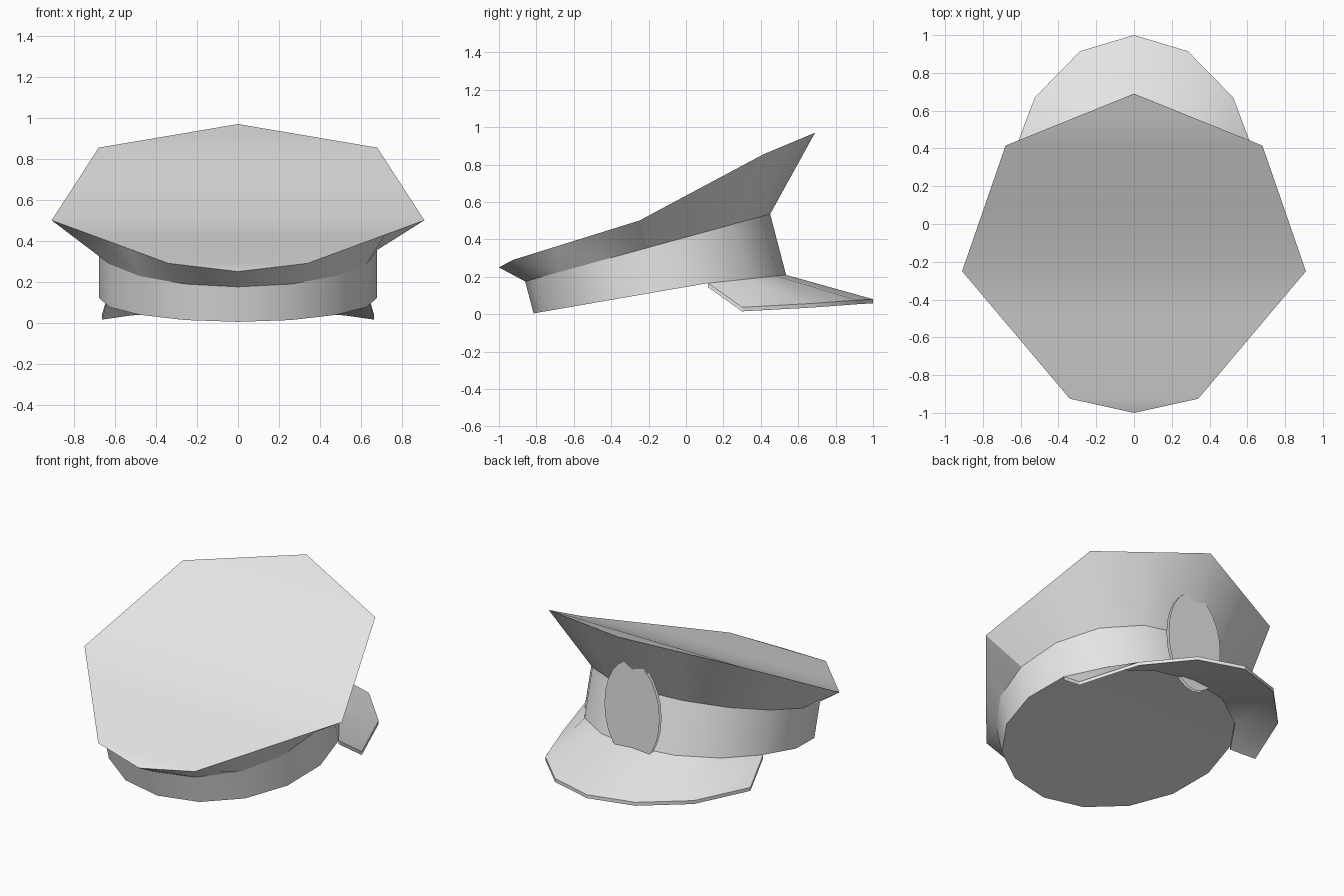
import bpy, bmesh, math
from mathutils import Vector

cube = bpy.data.objects.get("Cube")
if cube:
    bpy.data.objects.remove(cube, do_unlink=True)

grey = bpy.data.materials.new("plain_grey")
grey.use_nodes = True
shade = (0.8, 0.8, 0.8, 1)
grey.diffuse_color = shade
grey.node_tree.nodes["Principled BSDF"].inputs["Base Color"].default_value = shade

SIDES = 16


def build(name, verts, faces, smooth=True):
    """Make one object from points and faces, with outward normals."""
    bm = bmesh.new()
    points = [bm.verts.new(v) for v in verts]
    for face in faces:
        bm.faces.new([points[i] for i in face])
    bmesh.ops.recalc_face_normals(bm, faces=bm.faces)
    mesh = bpy.data.meshes.new(name)
    bm.to_mesh(mesh)
    bm.free()
    mesh.materials.append(grey)
    obj = bpy.data.objects.new(name, mesh)
    bpy.context.collection.objects.link(obj)
    if smooth:
        bpy.ops.object.select_all(action='DESELECT')
        obj.select_set(True)
        bpy.context.view_layer.objects.active = obj
        bpy.ops.object.shade_smooth_by_angle(angle=math.radians(30))
    return obj


def ring(center_y, radius_y, height):
    """Oval ring, starting at the peak side (+y) and turning towards +x."""
    points = []
    for i in range(SIDES):
        a = math.tau * i / SIDES
        y = center_y + radius_y * math.cos(a)
        points.append(Vector((0.68 * math.sin(a), y, height(y))))
    return points


def strip(start_a, start_b, count, closed=False):
    """Quads between two rows of points."""
    last = count if closed else count - 1
    return [(start_a + i, start_a + (i + 1) % count,
             start_b + (i + 1) % count, start_b + i) for i in range(last)]


def base_height(y):
    # the underside bends where the visor begins
    return 0.165 + (y - 0.11) * (0.174 if y < 0.11 else 0.105)


base = ring(-0.14, 0.675, base_height)
seam = ring(-0.205, 0.655, lambda y: 0.175 + 0.275 * (y + 0.86))

# Head band with its closed underside, folded across the hat
underside = [tuple(range(3, 14)), tuple(range(13, 16)) + tuple(range(4))]
build("head_band", base + seam, strip(0, SIDES, SIDES, True) + underside)

# Flared crown: each rim corner lines up with a point of the seam
corners = {0: (0, 0.69, 0.97), 2: (0.68, 0.415, 0.855), 4: (0.91, -0.25, 0.5),
           7: (0.34, -0.925, 0.29), 8: (0, -1, 0.25)}
keys = sorted(corners)
half = []
for a, b in zip(keys, keys[1:]):
    half += [Vector(corners[a]).lerp(Vector(corners[b]), (i - a) / (b - a))
             for i in range(a, b)]
half.append(Vector(corners[8]))
rim = half + [Vector((-p.x, p.y, p.z)) for p in half[7:0:-1]]
lid = [(SIDES, SIDES + 1, 2 * SIDES - 1), (SIDES + 7, SIDES + 8, SIDES + 9)]
lid += [(SIDES + i, SIDES + i + 1, 2 * SIDES - i - 1, 2 * SIDES - i)
        for i in range(1, 7)]
build("crown", seam + rim, strip(0, SIDES, SIDES, True) + lid)

# Sloping visor with a thin edge
inner = [base[i % SIDES] for i in range(-3, 4)]
edge = [Vector(p) for p in ((0, 1, 0.08), (0.285, 0.915, 0.075),
                            (0.525, 0.67, 0.057), (0.665, 0.3, 0.037))]
outer = [Vector((-p.x, p.y, p.z)) for p in edge[:0:-1]] + edge
n = len(outer)
upper = inner + outer
lower = [p - Vector((0, 0, 0.022)) for p in upper]
visor_faces = (strip(0, n, n) + strip(2 * n, 3 * n, n) + strip(n, 3 * n, n)
               + strip(0, 2 * n, n))
visor_faces += [(i, i + n, i + 3 * n, i + 2 * n) for i in (0, n - 1)]
build("visor", upper + lower, visor_faces)

# Oval badge made of two thin sheets
for name, y in (("badge_front", 0.545), ("badge_back", 0.525)):
    count = 24
    oval = [(0.195 * math.sin(math.tau * i / count), y,
             0.44 + 0.32 * math.cos(math.tau * i / count)) for i in range(count)]
    badge = build(name, oval, [tuple(range(count))], smooth=False)
    if badge.data.polygons[0].normal.y < 0:
        badge.data.flip_normals()
